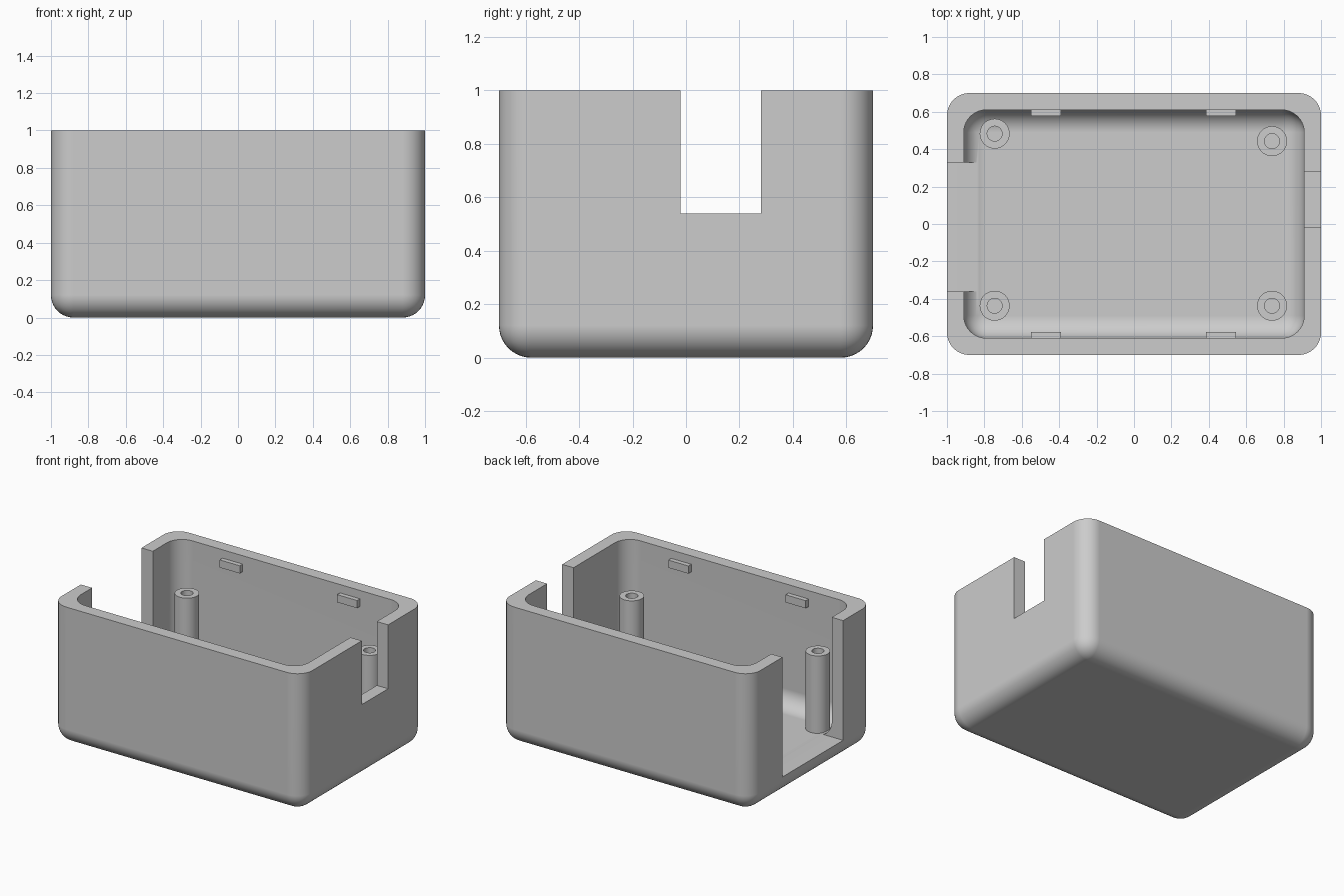
import bpy, bmesh, math
from mathutils import Vector

if "Cube" in bpy.data.objects:
    bpy.data.objects.remove(bpy.data.objects["Cube"])

WALL, FLOOR, RADIUS = 0.09, 0.127, 0.12

grey = bpy.data.materials.new("light_grey")
grey.diffuse_color = (0.604, 0.604, 0.604, 1)
grey.use_nodes = True
grey.node_tree.nodes["Principled BSDF"].inputs["Base Color"].default_value = grey.diffuse_color


def finish(name, bm):
    bmesh.ops.recalc_face_normals(bm, faces=bm.faces)
    mesh = bpy.data.meshes.new(name)
    bm.to_mesh(mesh)
    bm.free()
    mesh.materials.append(grey)
    ob = bpy.data.objects.new(name, mesh)
    bpy.context.collection.objects.link(ob)
    return ob


def box(name, lo, hi, radius=0):
    """Box between two corners; a radius rounds every edge except the top rim."""
    bm = bmesh.new()
    bmesh.ops.create_cube(bm, size=1)
    lo, hi = Vector(lo), Vector(hi)
    for v in bm.verts:
        v.co = (lo + hi) / 2 + v.co * (hi - lo)
    if radius:
        edges = [e for e in bm.edges if min(v.co.z for v in e.verts) < hi.z - 1e-4]
        bmesh.ops.bevel(bm, geom=edges, offset=radius, offset_type='OFFSET',
                        segments=10, profile=0.5, affect='EDGES')
    return finish(name, bm)


def activate(ob):
    bpy.ops.object.select_all(action='DESELECT')
    ob.select_set(True)
    bpy.context.view_layer.objects.active = ob


def cut(ob, cutter):
    mod = ob.modifiers.new("cut", 'BOOLEAN')
    mod.operation, mod.solver, mod.object = 'DIFFERENCE', 'EXACT', cutter
    activate(ob)
    bpy.ops.object.modifier_apply(modifier=mod.name)
    bpy.data.objects.remove(cutter)


def smooth(ob):
    activate(ob)
    bpy.ops.object.shade_smooth_by_angle(angle=math.radians(30))
    mod = ob.modifiers.new("flat_face_normals", 'WEIGHTED_NORMAL')
    mod.keep_sharp = True


# Case: rounded shell, open at the top
case = box("case", (-1, -0.7, 0), (1, 0.7, 1), RADIUS)
cut(case, box("cavity", (-1 + WALL, -0.7 + WALL, FLOOR),
              (1 - WALL, 0.7 - WALL, 1.3), RADIUS))
# Wide opening in the left wall, small notch in the right wall
cut(case, box("left_opening", (-1.1, -0.36, 0.138), (-0.8, 0.33, 1.2)))
cut(case, box("right_notch", (0.85, -0.02, 0.54), (1.1, 0.28, 1.2)))
smooth(case)


# Hollow screw posts
def post(name, x, y, bottom=FLOOR - 0.01, top=0.685, outer=0.08, inner=0.04):
    bm = bmesh.new()
    profile = [(inner, bottom), (outer, bottom), (outer, top), (inner, top)]
    ring = [bm.verts.new((x + r, y, z)) for r, z in profile]
    edges = [bm.edges.new((ring[i], ring[(i + 1) % 4])) for i in range(4)]
    bmesh.ops.spin(bm, geom=ring + edges, cent=(x, y, 0), axis=(0, 0, 1),
                   angle=math.tau, steps=40, use_merge=True)
    bmesh.ops.remove_doubles(bm, verts=bm.verts, dist=1e-5)
    smooth(finish(name, bm))


for side, x, y in (("front_left", -0.745, -0.437), ("front_right", 0.738, -0.437),
                   ("back_left", -0.745, 0.483), ("back_right", 0.738, 0.443)):
    post("screw_post_" + side, x, y)

# Lid clips on the long inner walls
for row, s in (("front", -1), ("back", 1)):
    for side, x in (("left", -0.47), ("right", 0.465)):
        y0, y1 = sorted((s * 0.577, s * 0.615))
        box(f"lid_clip_{row}_{side}", (x - 0.08, y0, 0.885), (x + 0.08, y1, 0.94))
